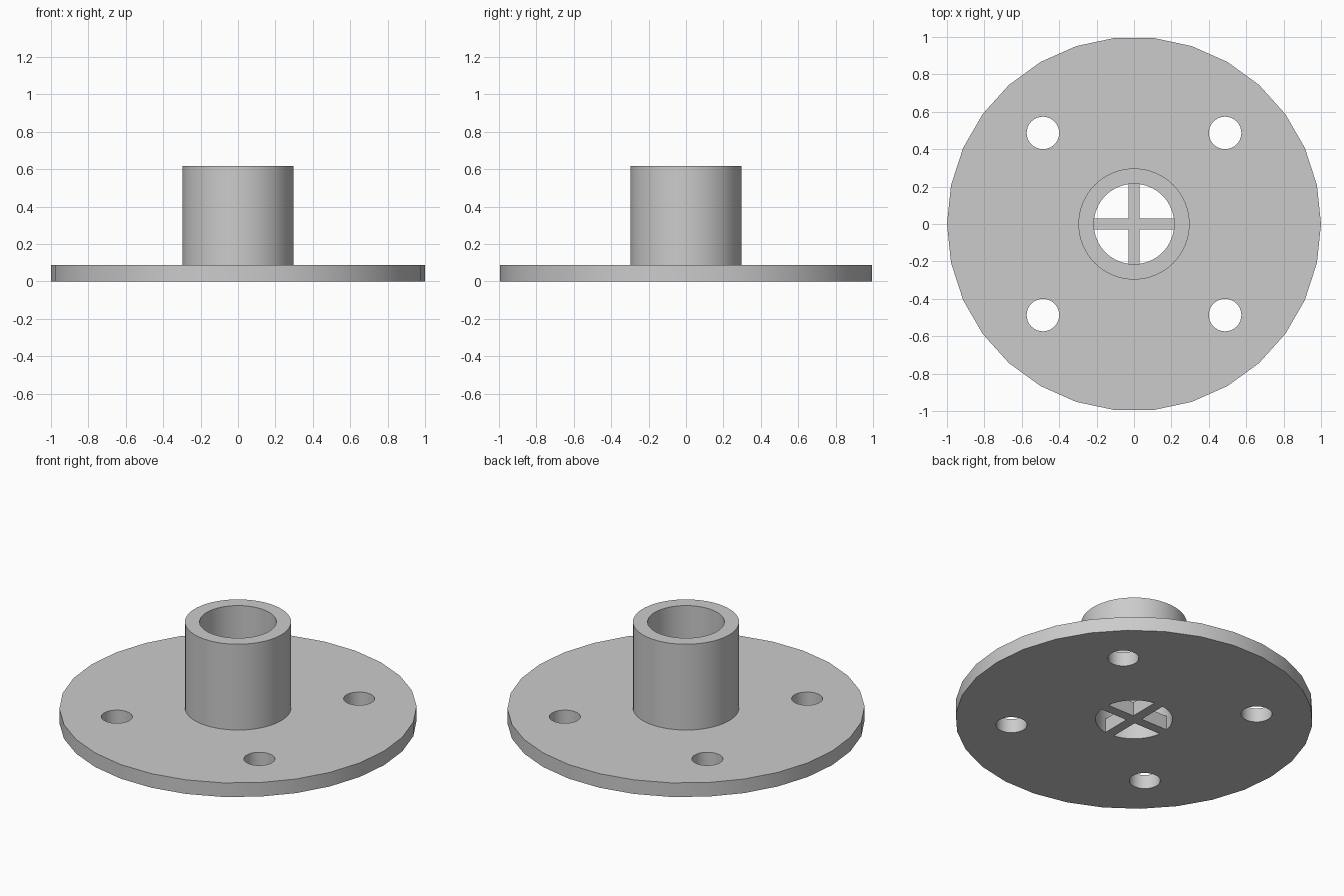
import bpy
import math
from mathutils import Matrix

if "Cube" in bpy.data.objects:
    bpy.data.objects.remove(bpy.data.objects["Cube"], do_unlink=True)

PLATE_TOP = 0.087
HUB_TOP = 0.617

grey = bpy.data.materials.new("light grey")
grey.use_nodes = True
color = (0.6, 0.6, 0.6, 1.0)
grey.diffuse_color = color
grey.node_tree.nodes["Principled BSDF"].inputs["Base Color"].default_value = color


def cylinder(name, radius, z0, z1, sides=64, x=0, y=0):
    # Turned so that one corner lies on the x axis
    bpy.ops.mesh.primitive_cylinder_add(vertices=sides, radius=radius, depth=z1 - z0)
    obj = bpy.context.object
    obj.name = name
    obj.data.transform(Matrix.Translation((x, y, (z0 + z1) / 2))
                       @ Matrix.Rotation(math.pi / 2, 4, 'Z'))
    obj.data.materials.append(grey)
    return obj


def box(name, size, z):
    bpy.ops.mesh.primitive_cube_add(size=1)
    obj = bpy.context.object
    obj.name = name
    obj.data.transform(Matrix.Translation((0, 0, z)) @ Matrix.Diagonal((*size, 1)))
    obj.data.materials.append(grey)
    return obj


def combine(target, tool, operation):
    mod = target.modifiers.new("combine", 'BOOLEAN')
    mod.object = tool
    mod.operation = operation
    mod.solver = 'EXACT'
    bpy.ops.object.select_all(action='DESELECT')
    bpy.context.view_layer.objects.active = target
    target.select_set(True)
    bpy.ops.object.modifier_apply(modifier=mod.name)
    bpy.data.objects.remove(tool, do_unlink=True)


# Round plate with the upright hub joined to it
flange = cylinder("flange", 1.0, 0, PLATE_TOP, sides=30)
combine(flange, cylinder("hub", 0.297, 0.03, HUB_TOP), 'UNION')

# Hub bore, keeping a cross of two bars within the plate thickness
bore = cylinder("bore", 0.215, -0.1, HUB_TOP + 0.1)
for size in ((0.6, 0.06, 0.3), (0.06, 0.6, 0.3)):
    combine(bore, box("cross_bar", size, PLATE_TOP - 0.15), 'DIFFERENCE')
combine(flange, bore, 'DIFFERENCE')

# Four bolt holes
for sx in (-1, 1):
    for sy in (-1, 1):
        hole = cylinder("bolt_hole", 0.087, -0.1, 0.2, 32, sx * 0.487, sy * 0.487)
        combine(flange, hole, 'DIFFERENCE')

# Smooth round walls with crisp rims
bpy.ops.object.select_all(action='DESELECT')
bpy.context.view_layer.objects.active = flange
flange.select_set(True)
bpy.ops.object.shade_smooth_by_angle(angle=math.radians(30))
